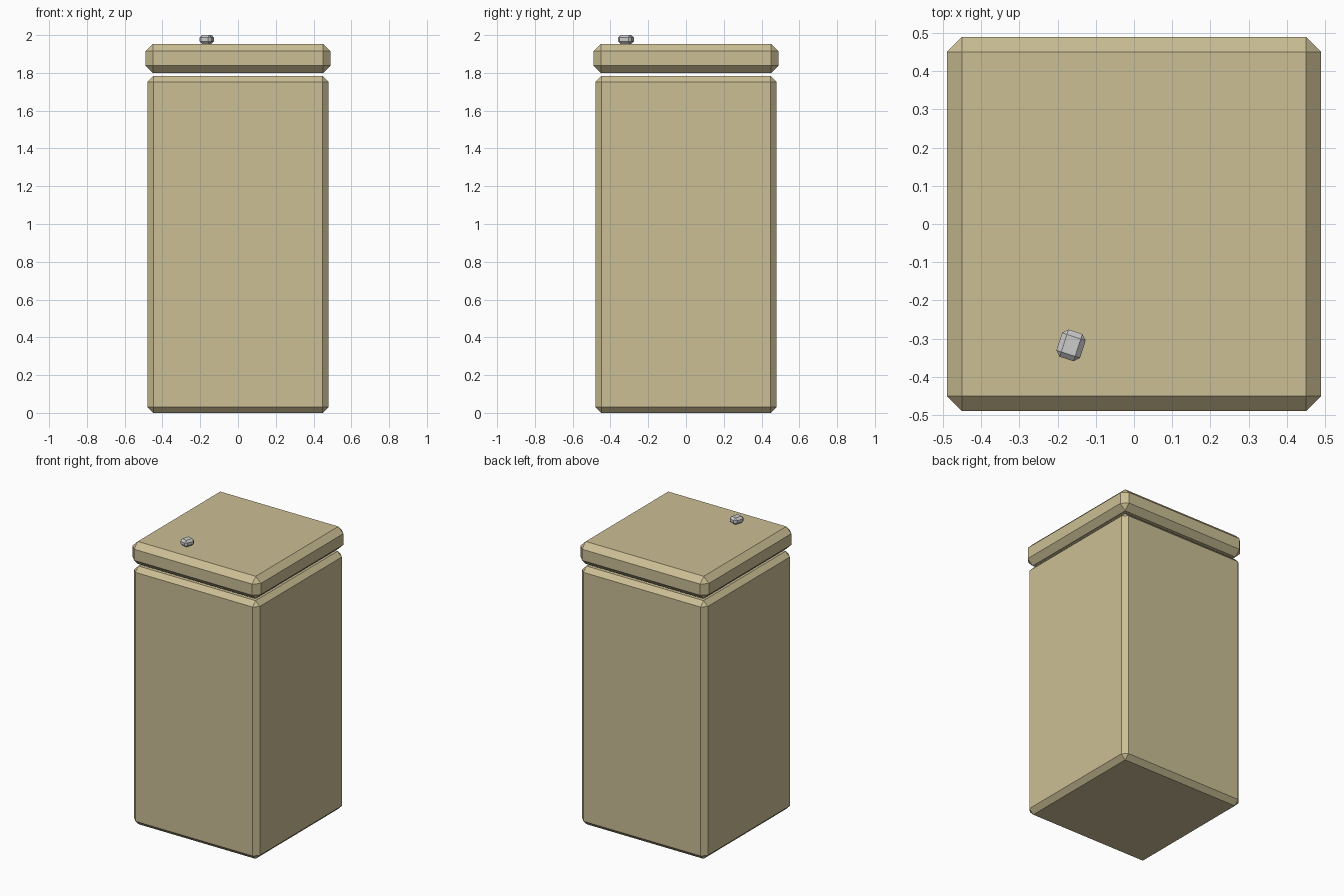
import bpy, bmesh
from math import radians
from mathutils import Matrix

if "Cube" in bpy.data.objects:
    bpy.data.objects.remove(bpy.data.objects["Cube"])


def material(name, color):
    m = bpy.data.materials.new(name)
    m.diffuse_color = (*color, 1)
    m.use_nodes = True
    m.node_tree.nodes["Principled BSDF"].inputs["Base Color"].default_value = m.diffuse_color
    return m


def chamfered_box(name, size, center, chamfer, mat=None, turn=0):
    """Flat-shaded box with single-segment chamfers on every edge."""
    bm = bmesh.new()
    bmesh.ops.create_cube(bm, size=1, matrix=Matrix.Diagonal((*size, 1)))
    bmesh.ops.bevel(bm, geom=bm.edges[:], offset=chamfer, segments=1,
                    profile=0.5, affect='EDGES')
    mesh = bpy.data.meshes.new(name)
    bm.to_mesh(mesh)
    bm.free()
    if mat:
        mesh.materials.append(mat)
    ob = bpy.data.objects.new(name, mesh)
    ob.location = center
    ob.rotation_euler.z = radians(turn)
    bpy.context.collection.objects.link(ob)
    return ob


tan = material("tan", (0.60, 0.52, 0.30))

# Tall main block
chamfered_box("body", (0.96, 0.96, 1.784), (0, 0, 0.892), 0.032, tan)
# Overhanging cap, separated by a narrow gap
chamfered_box("lid", (0.98, 0.98, 0.155), (0, 0, 1.8765), 0.039, tan)
# Small turned pebble-like knob resting on the lid
chamfered_box("knob", (0.065, 0.075, 0.046), (-0.165, -0.318, 1.977), 0.0135,
              turn=-18)
